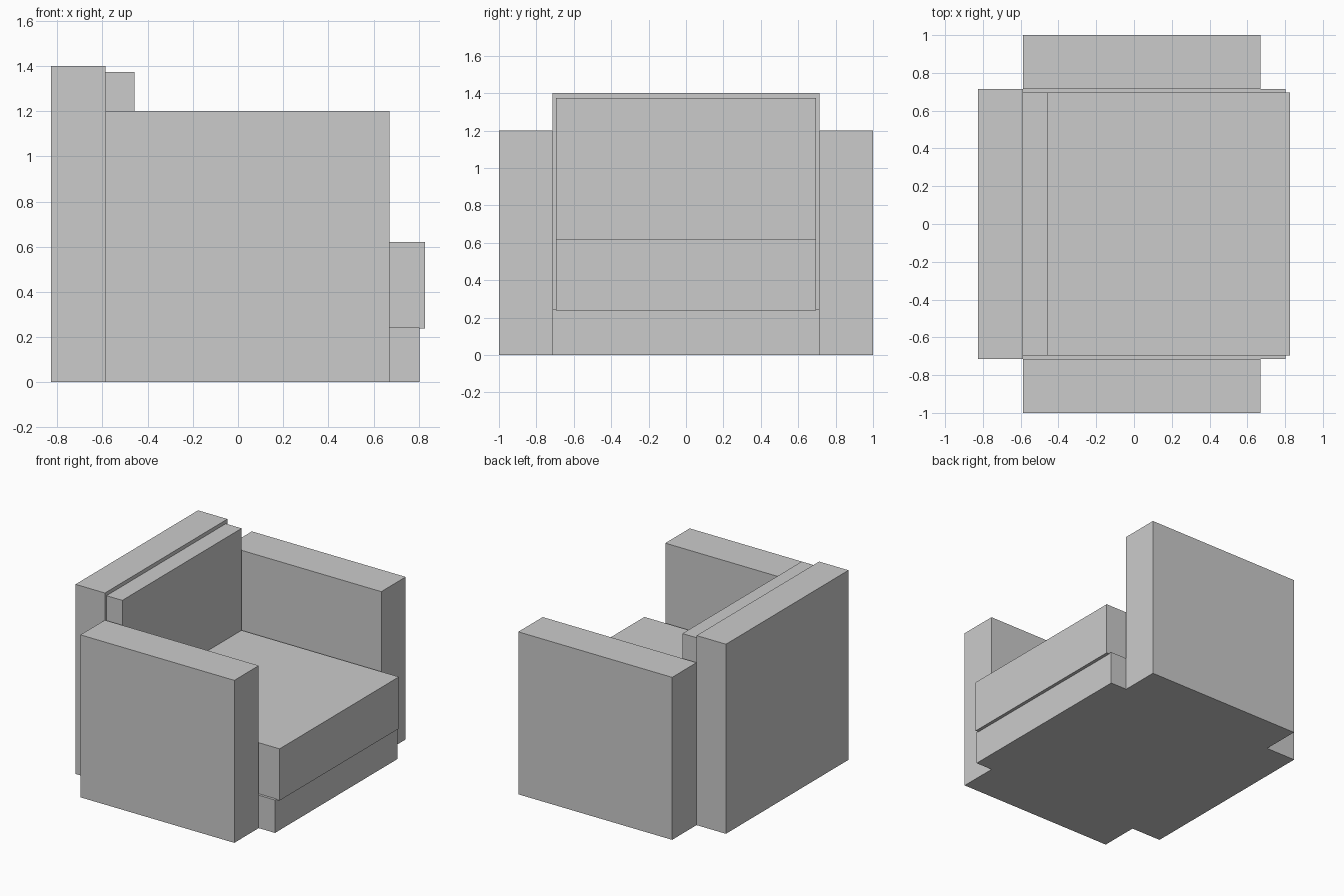
import bpy
import bmesh

if "Cube" in bpy.data.objects:
    bpy.data.objects.remove(bpy.data.objects["Cube"])


def box(name, x, y, z):
    """Axis-aligned box from (min, max) ranges."""
    bm = bmesh.new()
    bmesh.ops.create_cube(bm, size=1)
    for v in bm.verts:
        v.co = [r[0] if c < 0 else r[1] for c, r in zip(v.co, (x, y, z))]
    mesh = bpy.data.meshes.new(name)
    bm.to_mesh(mesh)
    bm.free()
    obj = bpy.data.objects.new(name, mesh)
    bpy.context.collection.objects.link(obj)
    return obj


back_x = -0.587      # front plane of the backrest
inner_y = 0.715      # inner plane of the armrests
cushion_y = 0.696    # half width of the cushions

# Frame: backrest and low base
box("backrest", (-0.827, back_x), (-inner_y, inner_y), (0, 1.4))
box("base", (back_x, 0.803), (-inner_y, inner_y), (0, 0.243))

# One armrest, mirrored to the other side
arm = box("armrests", (back_x, 0.67), (-1, -inner_y), (0, 1.2))
mirror = arm.modifiers.new("mirror", "MIRROR")
mirror.use_axis = (False, True, False)
mirror.use_clip = False

# Loose cushions
box("seat_cushion", (back_x, 0.827), (-cushion_y, cushion_y), (0.238, 0.62))
box("back_cushion", (back_x, -0.458), (-cushion_y, cushion_y), (0.62, 1.373))
